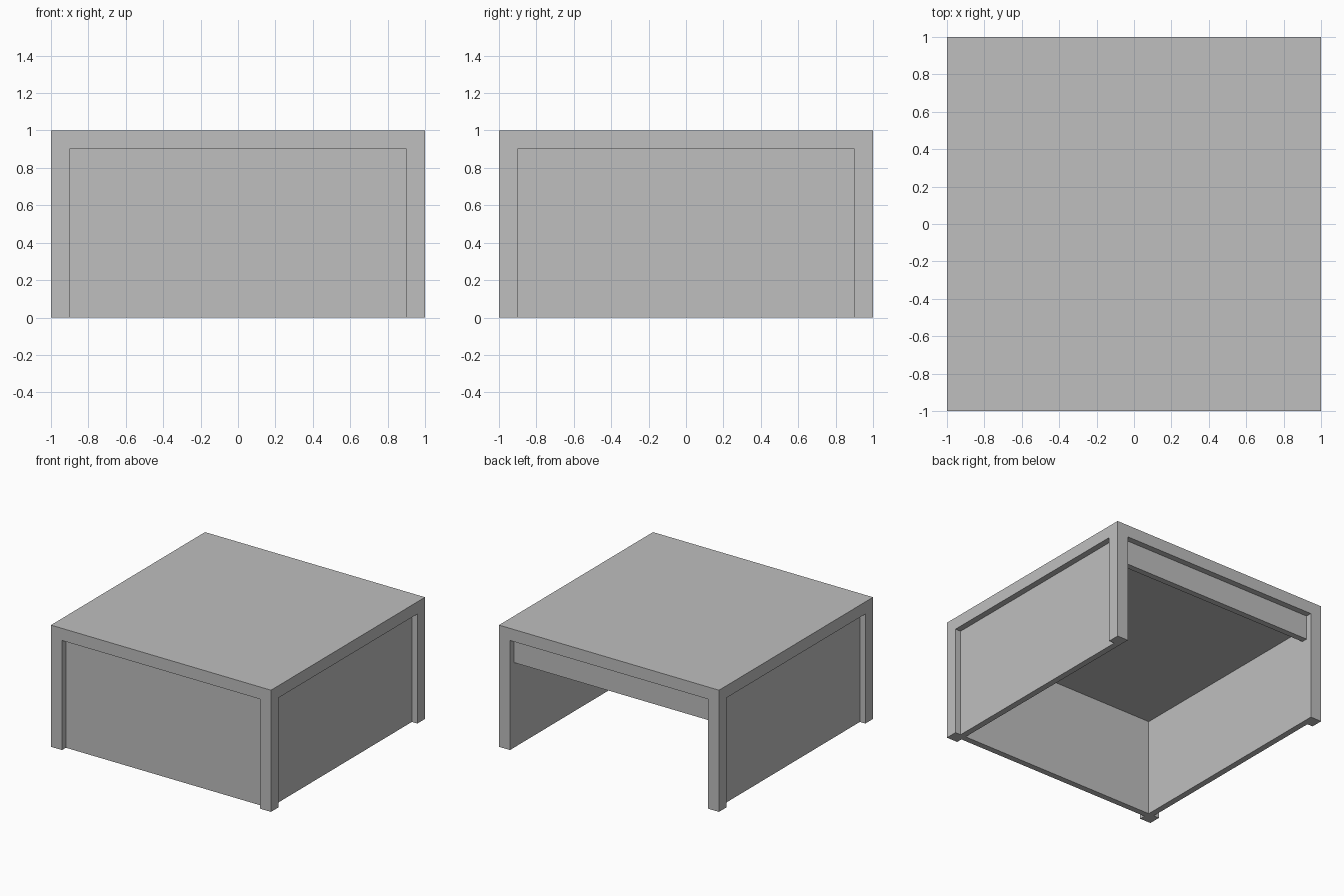
import bpy

cube = bpy.data.objects.get("Cube")
if cube:
    bpy.data.objects.remove(cube, do_unlink=True)

# One plain grey for the whole desk
grey = bpy.data.materials.new("plain_grey")
grey.use_nodes = True
colour = (0.52, 0.52, 0.52, 1)
grey.diffuse_color = colour
grey.node_tree.nodes["Principled BSDF"].inputs["Base Color"].default_value = colour

HALF = 1.0       # half the desk width
LEG = 0.1        # leg and top thickness
RECESS = 0.05    # how far the panels sit behind the legs
INNER = HALF - LEG
PANEL = HALF - RECESS


def box(name, low, high):
    """Add a box spanning two opposite corners."""
    bpy.ops.mesh.primitive_cube_add(size=1)
    ob = bpy.context.object
    ob.name = name
    ob.location = [(a + b) / 2 for a, b in zip(low, high)]
    ob.scale = [b - a for a, b in zip(low, high)]
    bpy.ops.object.transform_apply(location=True, rotation=False, scale=True)
    ob.data.materials.append(grey)
    return ob


# Top slab and the thicker core under it
box("desk_top", (-HALF, -HALF, INNER), (HALF, HALF, HALF))
box("top_core", (-INNER, -INNER, INNER - LEG), (INNER, INNER, INNER))

# Four square legs
for end, sy in (("front", -1), ("back", 1)):
    for side, sx in (("right", -1), ("left", 1)):
        xs = sorted((sx * INNER, sx * HALF))
        ys = sorted((sy * INNER, sy * HALF))
        box(f"{end}_{side}_leg", (xs[0], ys[0], 0), (xs[1], ys[1], INNER))

# Recessed panels: full height on the front and sides
box("front_panel", (-INNER, -PANEL, 0), (INNER, -INNER, INNER))
box("right_panel", (-PANEL, -INNER, 0), (-INNER, INNER, INNER))
box("left_panel", (INNER, -INNER, 0), (PANEL, INNER, INNER))

# Short apron across the open back
box("back_apron", (-INNER, INNER, 0.7), (INNER, PANEL, INNER))
